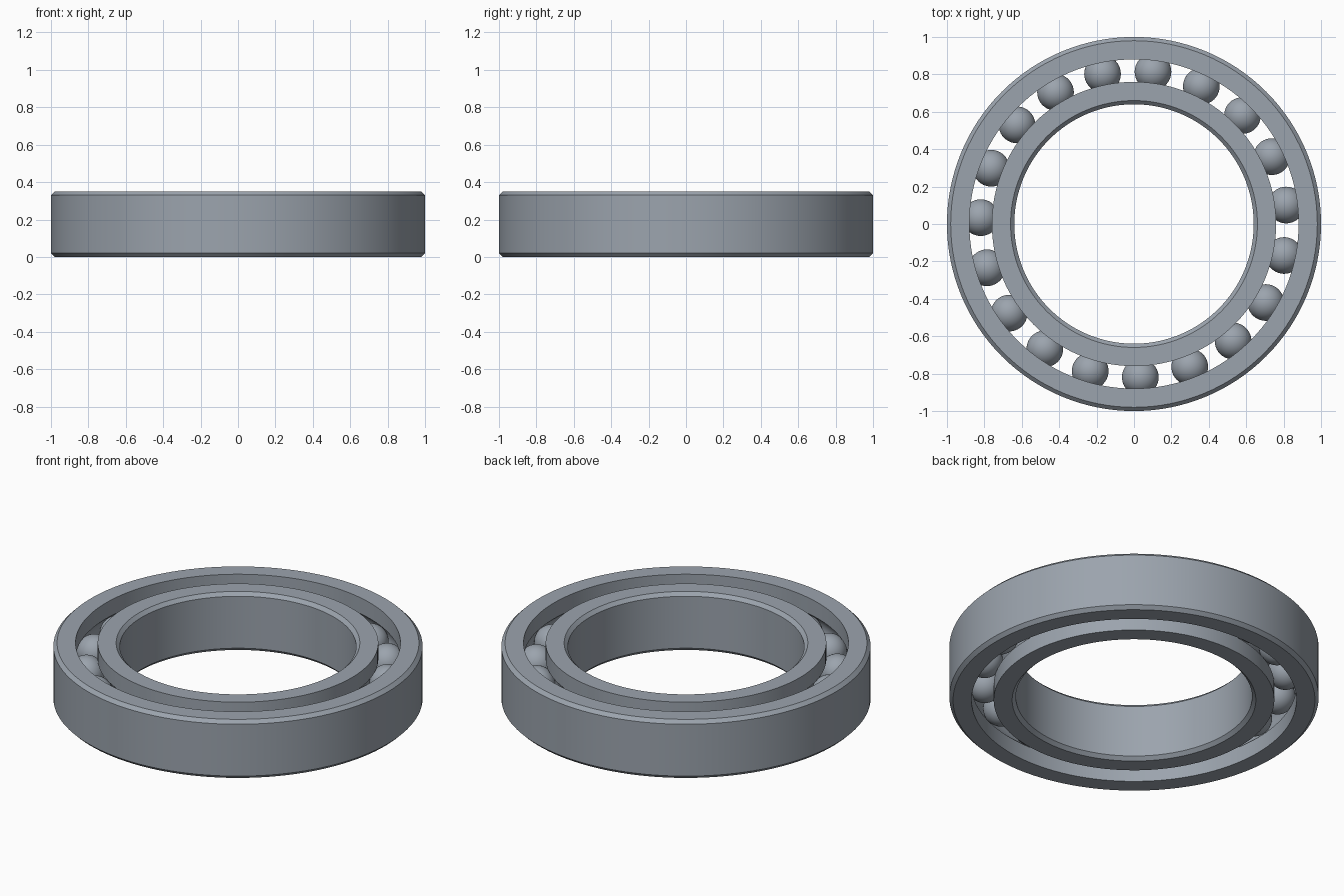
import bpy, bmesh, math
from mathutils import Vector

cube = bpy.data.objects.get("Cube")
if cube:
    bpy.data.objects.remove(cube, do_unlink=True)

HEIGHT, CHAMFER = 0.35, 0.02
MID = HEIGHT / 2
PITCH, BALL, GROOVE = 0.82, 0.098, 0.1
BALLS, FIRST_ANGLE = 19, math.radians(7.1)

steel = bpy.data.materials.new("steel grey")
steel.use_nodes = True
colour = (0.33, 0.37, 0.42, 1)
steel.diffuse_color = colour
bsdf = steel.node_tree.nodes["Principled BSDF"]
bsdf.inputs["Base Color"].default_value = colour


def finish(name, bm):
    mesh = bpy.data.meshes.new(name)
    bm.to_mesh(mesh)
    bm.free()
    mesh.materials.append(steel)
    obj = bpy.data.objects.new(name, mesh)
    bpy.context.collection.objects.link(obj)
    bpy.ops.object.select_all(action='DESELECT')
    obj.select_set(True)
    bpy.context.view_layer.objects.active = obj
    bpy.ops.object.shade_smooth_by_angle(angle=math.radians(30))
    return obj


def ring(name, race, wall, segments=128):
    """Revolve a section: grooved at the race radius, chamfered at the wall radius."""
    side = 1 if wall > race else -1
    half = math.acos(abs(race - PITCH) / GROOVE)
    section = [(race, 0)]
    for i in range(15):
        a = -half + 2 * half * i / 14
        section.append((PITCH + side * GROOVE * math.cos(a), MID + GROOVE * math.sin(a)))
    section += [(race, HEIGHT), (wall - side * CHAMFER, HEIGHT), (wall, HEIGHT - CHAMFER),
                (wall, CHAMFER), (wall - side * CHAMFER, 0)]
    bm = bmesh.new()
    verts = [bm.verts.new((r, 0, z)) for r, z in section]
    edges = [bm.edges.new((v, verts[i - 1])) for i, v in enumerate(verts)]
    bmesh.ops.spin(bm, geom=verts + edges, cent=(0, 0, 0), axis=(0, 0, 1),
                   angle=math.tau, steps=segments, use_merge=True)
    bmesh.ops.remove_doubles(bm, verts=bm.verts, dist=0.0001)
    bmesh.ops.recalc_face_normals(bm, faces=bm.faces)
    return finish(name, bm)


# Grooved races
ring("outer_ring", 0.88, 1.0)
ring("inner_ring", 0.76, 0.64)

# Balls share one mesh
bm = bmesh.new()
bmesh.ops.create_uvsphere(bm, u_segments=40, v_segments=24, radius=BALL)
ball = finish("ball", bm)
for i in range(BALLS):
    item = ball if i == 0 else ball.copy()
    if i:
        item.name = f"ball_{i + 1}"
        bpy.context.collection.objects.link(item)
    a = FIRST_ANGLE + math.tau * i / BALLS
    item.location = Vector((PITCH * math.cos(a), PITCH * math.sin(a), MID))
